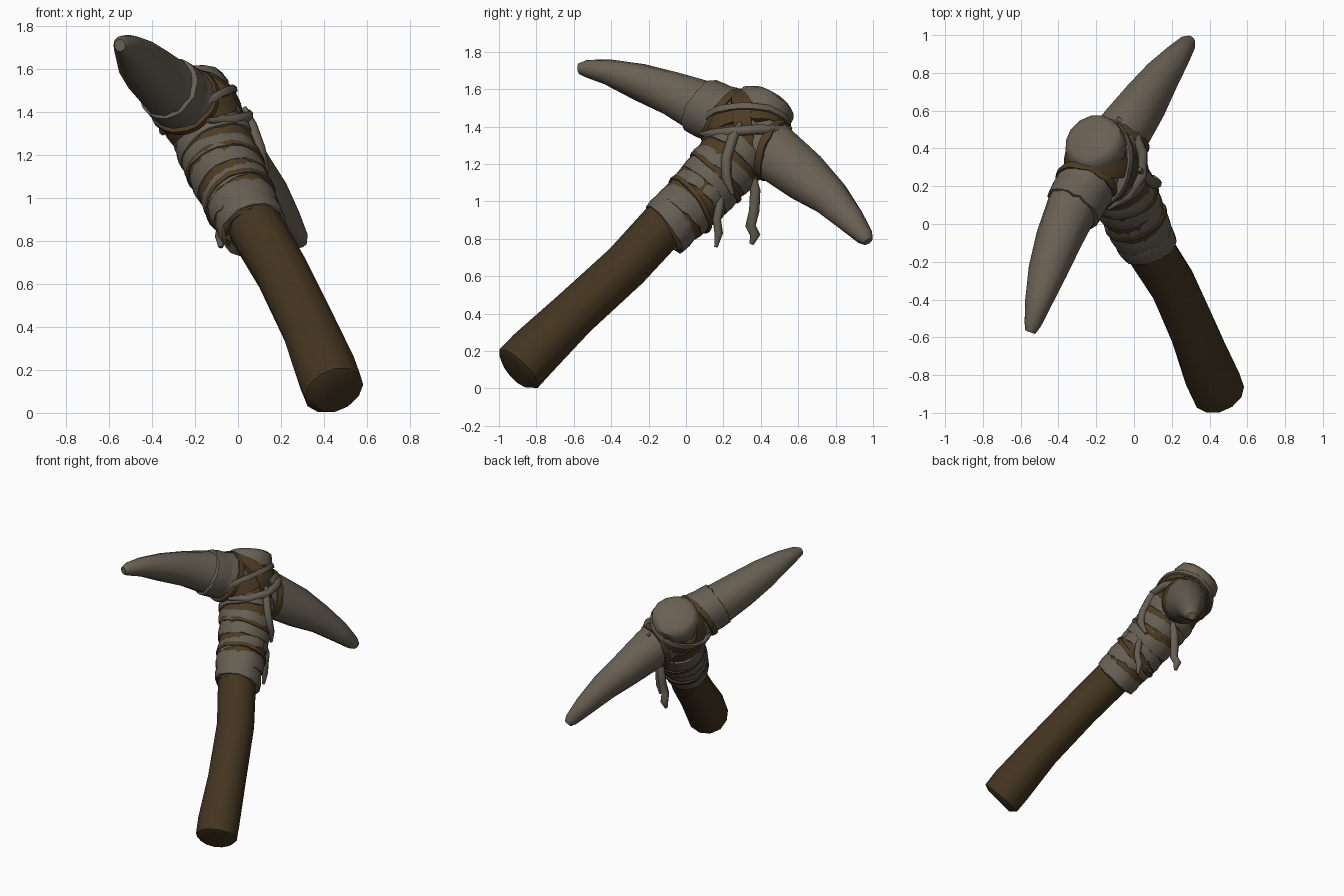
import bpy, bmesh, math, random
from mathutils import Vector as V

if "Cube" in bpy.data.objects:
    bpy.data.objects.remove(bpy.data.objects["Cube"])
random.seed(4)

def mat(name, rgb):
    m = bpy.data.materials.new(name)
    m.diffuse_color = (*rgb, 1)
    m.use_nodes = True
    m.node_tree.nodes["Principled BSDF"].inputs["Base Color"].default_value = m.diffuse_color
    return m

STONE = mat("stone", (0.142, 0.118, 0.088))
CLOTH = mat("cloth_grey", (0.132, 0.112, 0.084))
WOOD = mat("dark_wood", (0.056, 0.035, 0.014))
LEATHER = mat("leather_brown", (0.074, 0.045, 0.018))

# main directions of the pick: handle axis, head axis, and side normal
H = V((-0.319, 0.647, 0.691)).normalized()
D = V((0.427, 0.779, -0.467))
D = (D - H * D.dot(H)).normalized()
N = H.cross(D)

def loft(name, rings, material, closed=False, angle=45):
    """Skin a list of point rings; cap the ends unless closed."""
    bm = bmesh.new()
    vs = [[bm.verts.new(p) for p in r] for r in rings]
    n, k = len(vs), len(vs[0])
    for i in range(n if closed else n - 1):
        a, b = vs[i], vs[(i + 1) % n]
        for j in range(k):
            bm.faces.new((a[j], a[(j + 1) % k], b[(j + 1) % k], b[j]))
    if not closed:
        bm.faces.new(vs[0])
        bm.faces.new(vs[-1])
    bmesh.ops.recalc_face_normals(bm, faces=bm.faces)
    me = bpy.data.meshes.new(name)
    bm.to_mesh(me)
    bm.free()
    me.materials.append(material)
    ob = bpy.data.objects.new(name, me)
    bpy.context.collection.objects.link(ob)
    bpy.context.view_layer.objects.active = ob
    ob.select_set(True)
    bpy.ops.object.shade_smooth_by_angle(angle=math.radians(angle))
    ob.select_set(False)
    return ob

def tube(name, pts, material, sides=12, jitter=0.0, ref=N, angle=45):
    """Tube through (x, y, z, radius in plane, radius along ref)."""
    c = [V(p[:3]) for p in pts]
    rings = []
    for i, p in enumerate(pts):
        t = (c[min(i + 1, len(c) - 1)] - c[max(i - 1, 0)]).normalized()
        u = t.cross(ref).normalized()
        v = u.cross(t)
        ring = []
        for j in range(sides):
            a = 2 * math.pi * j / sides
            k = 1 + random.uniform(-jitter, jitter)
            ring.append(c[i] + (u * p[3] * math.cos(a) + v * p[-1] * math.sin(a)) * k)
        rings.append(ring)
    return loft(name, rings, material, angle=angle)

def band(name, c, axis, ru, rv, w, material, tilt=0.0, phase=0.0, thick=0.018):
    """Flat strap ring round an axis, rv measured along the side normal."""
    u = axis.cross(N).normalized()
    v = u.cross(axis)
    rings = []
    for i in range(28):
        a = 2 * math.pi * i / 28
        out = u * math.cos(a) + v * math.sin(a)
        base = c + u * ru * math.cos(a) + v * rv * math.sin(a)
        base += axis * (tilt * math.cos(a + phase) + random.uniform(-.004, .004))
        o = thick * random.uniform(0.8, 1.15)
        ww = w * random.uniform(0.9, 1.1)
        rings.append([base + axis * x * ww + out * y for x, y in
                      ((-1, -.025), (-.85, o * .7), (0, o), (.85, o * .7), (1, -.025))])
    return loft(name, rings, material, closed=True, angle=50)

# wooden handle, slightly bowed
tube("handle", [
    (.455, -.912, .090, .112), (.447, -.895, .105, .143), (.415, -.82, .185, .145),
    (.33, -.60, .40, .130), (.205, -.32, .655, .128), (.09, -.14, .85, .130),
    (-.03, .10, 1.10, .13), (-.12, .28, 1.33, .13), (-.18, .40, 1.49, .12)],
    WOOD, sides=12, jitter=.02)

# stone head, one curved double point
tube("stone_head", [
    (-.550, -.572, 1.710, .028, .028), (-.537, -.535, 1.712, .046, .045),
    (-.51, -.42, 1.692, .066, .072), (-.46, -.25, 1.640, .095, .106),
    (-.40, -.08, 1.578, .120, .125), (-.335, .07, 1.515, .145, .138),
    (-.25, .20, 1.46, .165, .150), (-.16, .33, 1.37, .170, .155),
    (-.05, .49, 1.25, .160, .140), (.05, .64, 1.13, .138, .118),
    (.14, .77, 1.02, .108, .095), (.225, .88, .90, .078, .068),
    (.282, .955, .812, .048, .046), (.297, .973, .785, .028, .028)],
    STONE, sides=12, jitter=.04)

# rounded cap on top of the handle
W0, W1 = V((.08, -.13, .84)), V((-.225, .45, 1.54))
def along(s):
    p = W0.lerp(W1, s)
    return p + V((0, .03, -.025)) * math.sin(math.pi * s)   # handle bow
cap = [(.78, .15), (.86, .155), (.93, .165), (.985, .155), (1.01, .12)]
tube("cap", [(*along(s), r) for s, r in cap], STONE, sides=14, jitter=.03)

# leather sleeve under the cloth
tube("sleeve", [(*along(s), r) for s, r in
     ((.02, .140), (.12, .156), (.3, .165), (.5, .175), (.66, .18), (.82, .155))],
     LEATHER, sides=16, jitter=.03)

# overlapping cloth windings on the handle
for i in range(6):
    s = .07 + i * .108
    r = .142 + .006 * i
    band(f"cloth_wrap_{i+1}", along(s), H, r, r, .060 if i in (0, 1, 3) else .046,
         CLOTH, tilt=.02 * (-1) ** i + .008, phase=i * 1.1, thick=.018)
# narrow leather strings between the windings
for i, s in enumerate((.23, .45)):
    band(f"leather_string_{i+1}", along(s), H, .162 + .010 * i, .162 + .010 * i, .016,
         LEATHER, tilt=.035 * (-1) ** i, phase=i * 1.7 + .6, thick=.014)

# lashings: crossed straps over the joint, collars on the blades and under the cap
J = V((-.17, .325, 1.385))
for i, sgn in enumerate((1, -1)):
    ax = (H + D * sgn).normalized()
    band(f"cross_strap_{i+1}", J, ax, .210, .172, .058, LEATHER, thick=.018)
band("cross_cord", J + ax * .03, ax, .220, .185, .022, CLOTH, tilt=.03, thick=.022)
ta = V((.075, .14, -.065)).normalized()
band("blade_collar", V((-.295, .135, 1.485)), ta, .150, .142, .075, CLOTH, tilt=.015, thick=.014)
band("blade_strap", V((-.250, .205, 1.450)), ta, .165, .153, .022, LEATHER, tilt=.03, phase=1)
band("rear_strap", V((-.07, .46, 1.275)), ta, .158, .138, .025, LEATHER, tilt=-.02)
band("cap_strap", along(.84), H, .152, .152, .022, LEATHER, tilt=.02, phase=2)
band("cap_cord", along(.79), H, .163, .163, .018, CLOTH, tilt=-.03, phase=1)

def cord(name, pts, r):
    n = len(pts) - 1
    rows = [(*p, r * (.4 if i in (0, n) else 1)) for i, p in enumerate(pts)]
    return tube(name, rows, CLOTH, sides=8, ref=V((.9, .1, .42)).normalized(), angle=60)

# loose cords across the side and two hanging tails
cord("side_cord", [(-.14, .08, 1.36), (-.03, .15, 1.36), (.045, .26, 1.375),
                   (.045, .38, 1.385), (-.005, .49, 1.38), (-.09, .56, 1.39)], .028)
cord("down_cord", [(.03, .29, 1.42), (.06, .25, 1.34), (.10, .215, 1.23),
                   (.12, .215, 1.13), (.10, .25, 1.04)], .028)
cord("tail_1", [(.09, .19, 1.05), (.11, .18, .98), (.11, .165, .90),
                (.10, .175, .83), (.10, .16, .755)], .023)
cord("tail_2", [(-.04, .36, 1.15), (-.05, .37, 1.06), (-.06, .365, .95),
                (-.07, .345, .87), (-.08, .37, .82), (-.08, .35, .77)], .028)
